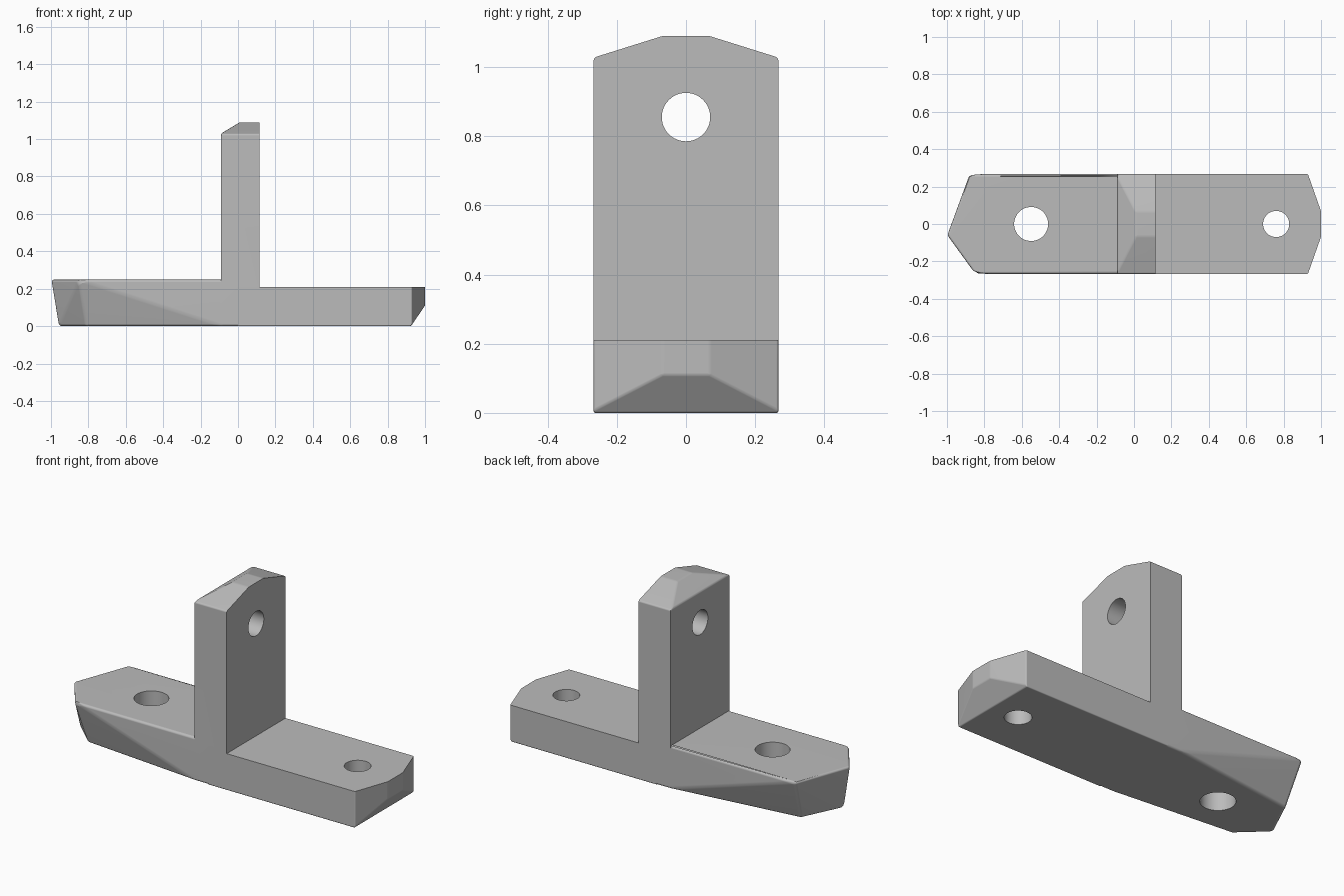
import bpy, bmesh, math
from mathutils import Vector

cube = bpy.data.objects.get("Cube")
if cube:
    bpy.data.objects.remove(cube)

GREY = (0.5, 0.5, 0.5, 1)
mat = bpy.data.materials.new("plain grey")
mat.use_nodes = True
mat.diffuse_color = GREY
mat.node_tree.nodes["Principled BSDF"].inputs["Base Color"].default_value = GREY

W = 0.267  # half width of the bracket


def solid(name, points, soft, cut=None):
    """Convex block, optionally trimmed by a plane, with chosen edges rounded."""
    bm = bmesh.new()
    for p in points:
        bm.verts.new(p)
    bmesh.ops.convex_hull(bm, input=bm.verts)
    bmesh.ops.dissolve_limit(bm, angle_limit=0.02, verts=bm.verts, edges=bm.edges)
    if cut:
        bmesh.ops.bisect_plane(bm, geom=bm.verts[:] + bm.edges[:] + bm.faces[:],
                               plane_co=cut[0], plane_no=cut[1], clear_outer=True)
        bmesh.ops.holes_fill(bm, edges=[e for e in bm.edges if e.is_boundary])
    bmesh.ops.recalc_face_normals(bm, faces=bm.faces)
    edges = [e for e in bm.edges
             if e.calc_face_angle(0) > math.radians(12)
             and soft(e.verts[0].co, e.verts[1].co)]
    bmesh.ops.bevel(bm, geom=edges, offset=0.013, segments=3, profile=0.5,
                    affect='EDGES', clamp_overlap=True)
    mesh = bpy.data.meshes.new(name)
    bm.to_mesh(mesh)
    bm.free()
    mesh.materials.append(mat)
    obj = bpy.data.objects.new(name, mesh)
    bpy.context.collection.objects.link(obj)
    return obj


def combine(target, tool, operation):
    """Apply a boolean and discard the tool."""
    mod = target.modifiers.new(operation.title(), 'BOOLEAN')
    mod.operation, mod.object, mod.solver = operation, tool, 'EXACT'
    bpy.context.view_layer.objects.active = target
    bpy.ops.object.modifier_apply(modifier=mod.name)
    bpy.data.objects.remove(tool)


def drill(target, radius, location, rotation=(0, 0, 0)):
    bpy.ops.mesh.primitive_cylinder_add(vertices=48, radius=radius, depth=0.8,
                                        location=location, rotation=rotation)
    tool = bpy.context.object
    tool.hide_render = True
    tool.data.materials.append(mat)
    combine(target, tool, 'DIFFERENCE')


# Pointed foot: wide on top, tapering to a narrower underside
top = [(0, -W), (0, W), (-0.88, W), (-1, -0.06), (-0.85, -W)]
under = [(0, -W), (0, W), (-0.08, W), (-0.08, -W),
         (-0.85, 0.17), (-0.96, -0.06), (-0.81, -0.2)]
bracket = solid("bracket",
                [(x, y, 0.248) for x, y in top] + [(x, y, 0) for x, y in under],
                lambda a, b: a.x < -0.001 or b.x < -0.001)

# Blunt foot: chamfered corners and an undercut nose
outline = [(0, W), (0.93, W), (1, 0.068)]
blunt_foot = solid("blunt_foot",
                   [(x, s * y, z) for x, y in outline for s in (-1, 1) for z in (0, 0.21)],
                   lambda a, b: min(a.z, b.z) < 0.2 and max(a.x, b.x) > 0.01,
                   (Vector((1, 0, 0.11)), Vector((0.11, 0, -0.075))))

# Upright tab: clipped top corners and a sloped top edge on one side
outline = [(W, 0.12), (W, 1.027), (0.066, 1.09)]
upright = solid("upright_tab",
                [(x, s * y, z) for y, z in outline for s in (-1, 1) for x in (-0.09, 0.115)],
                lambda a, b: min(a.z, b.z) > 0.9 and min(a.x, b.x) < 0.11,
                (Vector((0.01, 0, 1.09)), Vector((-0.06, 0, 0.1))))

combine(bracket, blunt_foot, 'UNION')
combine(bracket, upright, 'UNION')

# Mounting holes in the feet and the cross hole in the tab
drill(bracket, 0.091, (-0.55, 0, 0.1))
drill(bracket, 0.07, (0.76, 0, 0.1))
drill(bracket, 0.07, (0, 0, 0.855), (0, math.pi / 2, 0))

# Smooth rounded edges, crisp elsewhere
bpy.ops.object.select_all(action='DESELECT')
bracket.select_set(True)
bpy.context.view_layer.objects.active = bracket
bpy.ops.object.shade_smooth_by_angle(angle=math.radians(32))
normals = bracket.modifiers.new("Weighted Normals", 'WEIGHTED_NORMAL')
normals.keep_sharp = True
